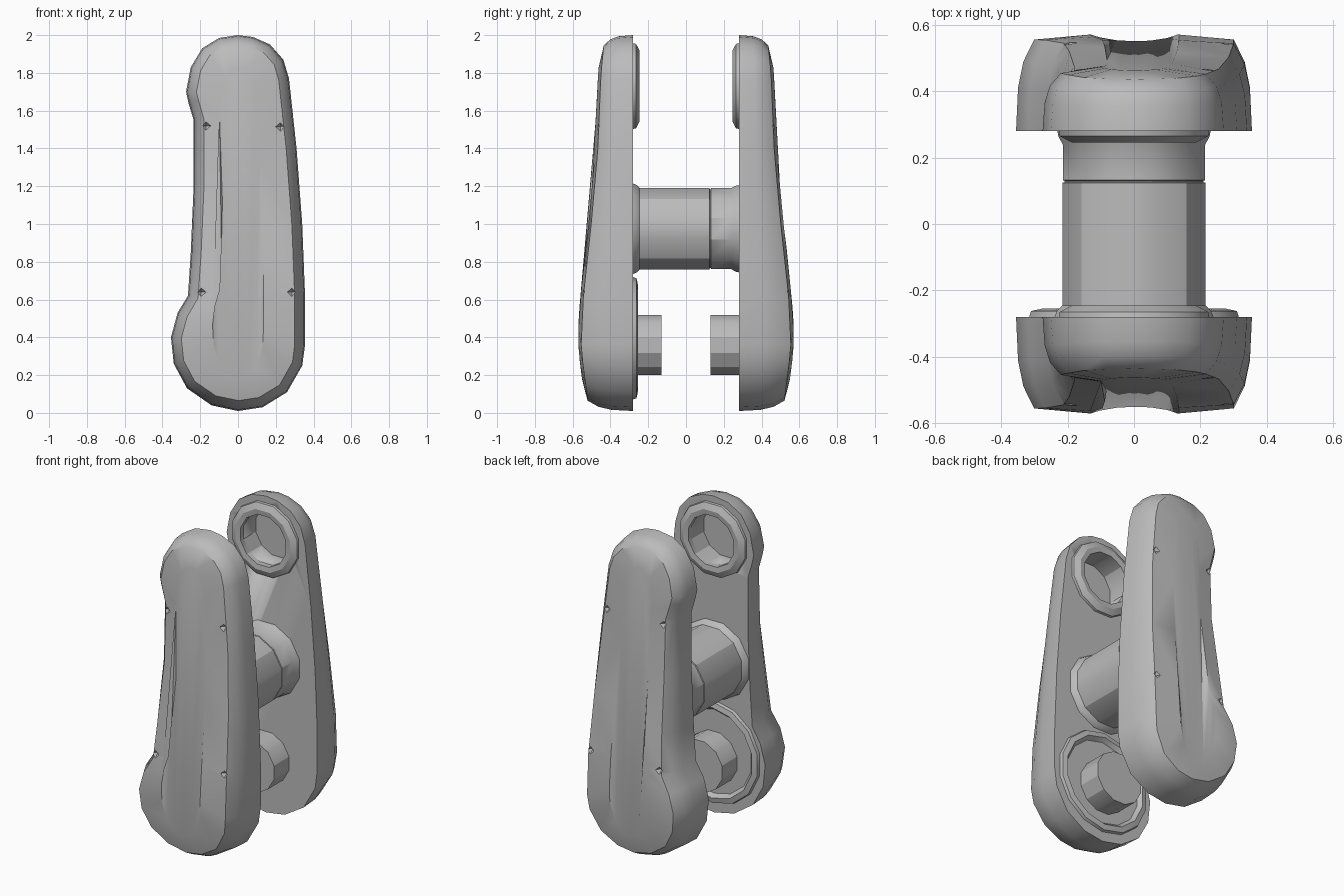
import bpy, bmesh, math
from mathutils import Matrix, Vector

cube = bpy.data.objects.get("Cube")
if cube:
    bpy.data.objects.remove(cube, do_unlink=True)

grey = bpy.data.materials.new("plain_grey")
grey.use_nodes = True
grey.diffuse_color = (0.5, 0.5, 0.5, 1)
grey.node_tree.nodes["Principled BSDF"].inputs["Base Color"].default_value = (0.5, 0.5, 0.5, 1)


def finish(bm, name, angle=30):
    bmesh.ops.recalc_face_normals(bm, faces=bm.faces)
    mesh = bpy.data.meshes.new(name)
    bm.to_mesh(mesh)
    bm.free()
    mesh.materials.append(grey)
    obj = bpy.data.objects.new(name, mesh)
    bpy.context.collection.objects.link(obj)
    bpy.ops.object.select_all(action='DESELECT')
    obj.select_set(True)
    bpy.context.view_layer.objects.active = obj
    bpy.ops.object.shade_smooth_by_angle(angle=math.radians(angle))
    return obj


def bridge(bm, a, b):
    for i in range(len(a)):
        j = (i + 1) % len(a)
        bm.faces.new((a[i], a[j], b[j], b[i]))


def lathe(name, profile, side, z, sides=12, closed=False):
    """Turn (radius, y) points around a y axis at height z."""
    bm = bmesh.new()
    rings = []
    for r, y in profile:
        angles = [2 * math.pi * (i + 0.5) / sides for i in range(sides)]
        rings.append([bm.verts.new((r * math.cos(a), side * y, z + r * math.sin(a))) for a in angles])
    for a, b in zip(rings, rings[1:]):
        bridge(bm, a, b)
    if closed:
        bridge(bm, rings[-1], rings[0])
    else:
        bm.faces.new(rings[0])
        bm.faces.new(rings[-1])
    return finish(bm, name)


# Arm outline (x, z), bulging at the bottom on one side
OUTLINE = [(0, .01), (.13, .03), (.26, .11), (.34, .25), (.355, .36), (.355, .62),
           (.34, 1.0), (.31, 1.4), (.27, 1.77), (.24, 1.87), (.17, 1.95), (.08, 1.99),
           (0, 2), (-.1, 1.985), (-.19, 1.93), (-.25, 1.83), (-.275, 1.7), (-.262, 1.64),
           (-.235, 1.55), (-.235, 1.2), (-.25, .85), (-.265, .62), (-.32, .53),
           (-.355, .4), (-.34, .26), (-.27, .13), (-.14, .04)]
# Outer face distance from the middle, by height
DEPTH = [(0, .53), (.1, .54), (.33, .57), (.5, .57), (.9, .53), (1.2, .49), (1.8, .465), (2, .445)]
INNER = 0.28


def depth(z):
    for (z0, d0), (z1, d1) in zip(DEPTH, DEPTH[1:]):
        if z <= z1:
            return d0 + (d1 - d0) * max(0, z - z0) / (z1 - z0)
    return DEPTH[-1][1]


def inset(dist):
    pts = [Vector(p) for p in OUTLINE]
    out = []
    for i, p in enumerate(pts):
        t = (pts[(i + 1) % len(pts)] - pts[i - 1]).normalized()
        out.append(p + Vector((-t.y, t.x)) * dist)
    return out


def arm(name, side):
    bm = bmesh.new()
    edge = inset(.055)
    crown = [Vector((p.x * .45, 1 + (p.y - 1) * .88)) for p in edge]
    loops = []
    for pts, y in ((inset(0), lambda z: INNER),
                   (inset(.006), lambda z: INNER + .45 * (depth(z) - INNER)),
                   (inset(.022), lambda z: INNER + .72 * (depth(z) - INNER)),
                   (edge, lambda z: depth(z) - .015),
                   (crown, depth)):
        loops.append([bm.verts.new((p.x, side * y(p.y), p.y)) for p in pts])
    for a, b in zip(loops, loops[1:]):
        bridge(bm, a, b)
    bm.faces.new(loops[0])
    cap = bm.faces.new(loops[-1])
    bmesh.ops.triangulate(bm, faces=[cap])
    obj = finish(bm, name, 35)

    # Socket hole and four small dents in the outer rim
    cutter = lathe("socket_cutter", [(.162, .2), (.162, .40)], side, 1.73)
    bm = bmesh.new()
    bm.from_mesh(cutter.data)
    for x, z in ((-.17, 1.52), (.225, 1.515), (-.195, .64), (.285, .64)):
        place = Matrix.Translation((x, side * depth(z), z)) @ Matrix.Rotation(math.pi / 2, 4, 'X')
        for flip in (0, math.pi):
            bmesh.ops.create_cone(bm, cap_ends=True, segments=4, radius1=.034, radius2=0,
                                  depth=.04, matrix=place @ Matrix.Rotation(flip, 4, 'X')
                                  @ Matrix.Translation((0, 0, .02)))
    bmesh.ops.remove_doubles(bm, verts=bm.verts, dist=.0005)
    inner_caps = [f for f in bm.faces if len(f.verts) == 4
                  and all(abs(v.co.y - f.verts[0].co.y) < 1e-4 for v in f.verts)]
    bmesh.ops.delete(bm, geom=inner_caps, context='FACES_ONLY')
    bmesh.ops.recalc_face_normals(bm, faces=bm.faces)
    bm.to_mesh(cutter.data)
    bm.free()
    mod = obj.modifiers.new("cuts", 'BOOLEAN')
    mod.operation = 'DIFFERENCE'
    mod.solver = 'EXACT'
    mod.object = cutter
    bpy.ops.object.select_all(action='DESELECT')
    obj.select_set(True)
    bpy.context.view_layer.objects.active = obj
    bpy.ops.object.modifier_apply(modifier=mod.name)
    bpy.data.objects.remove(cutter, do_unlink=True)


for label, side in (("front", -1), ("back", 1)):
    arm(label + "_arm", side)
    # Raised collar around the socket, and the matching peg
    lathe(label + "_socket_collar", [(.235, .285), (.232, .265), (.195, .246), (.162, .25), (.162, .285)],
          side, 1.73, closed=True)
    lathe(label + "_peg", [(.165, .29), (.165, .13)], side, .36)

# Rim around the front peg
lathe("front_peg_rim", [(.325, .285), (.318, .262), (.285, .255), (.26, .285)], -1, .395, 14, closed=True)

# Cross shaft with flared ends and a thin seam
lathe("cross_shaft", [(.25, -.285), (.24, -.262), (.223, -.245), (.223, .124), (.216, .126),
                      (.216, .130), (.222, .132), (.222, .24), (.235, .262), (.24, .285)], 1, .975)
